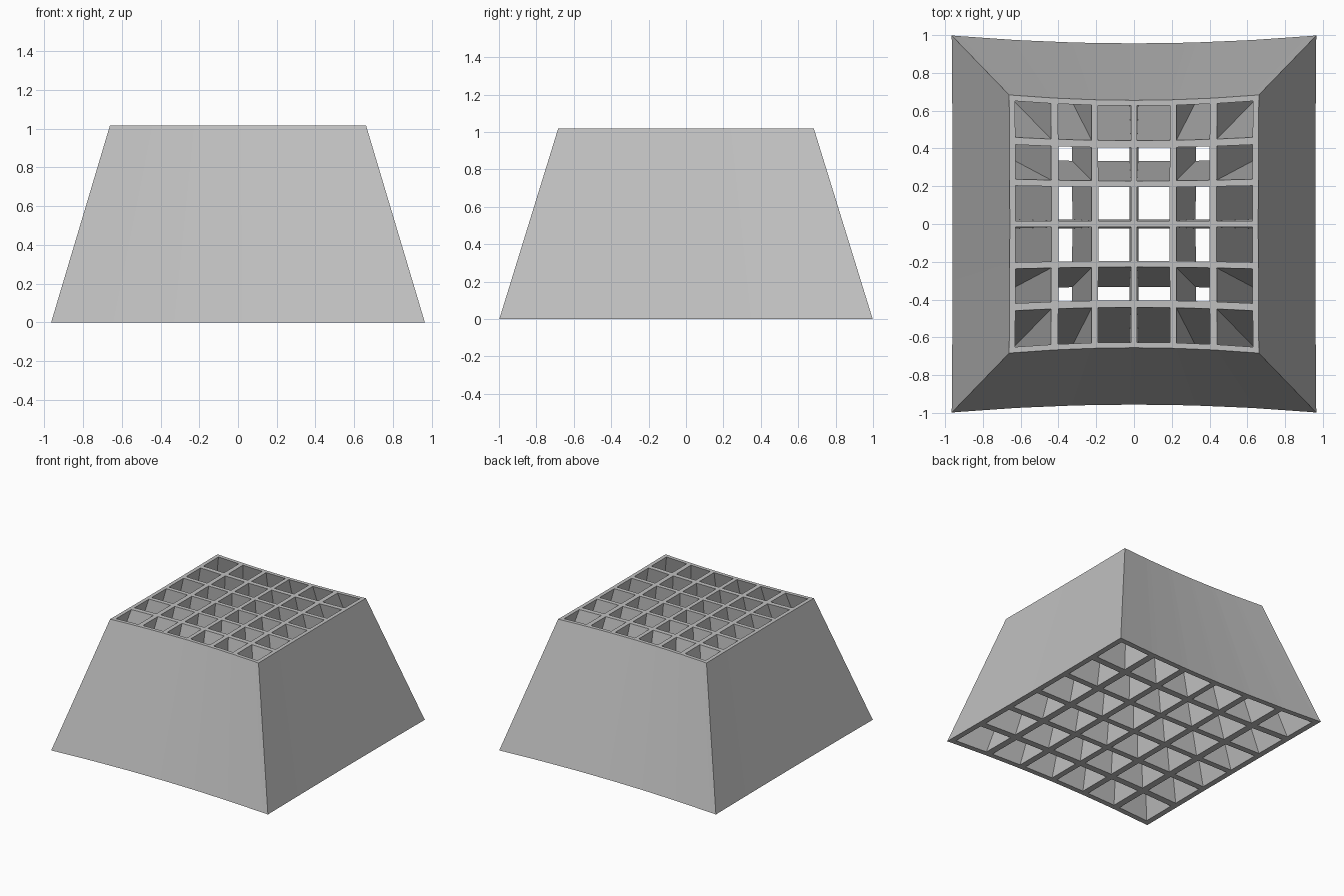
import bpy, bmesh, math

if "Cube" in bpy.data.objects:
    bpy.data.objects.remove(bpy.data.objects["Cube"])

HEIGHT = 1.018
SPREAD = 1.46                      # bottom size relative to the top
FOCUS = HEIGHT / (SPREAD - 1)      # distance from the top to the common apex

# Wall edges at the top, one half, mirrored about the centre
half_x = [0.016, 0.190, 0.225, 0.402, 0.440, 0.630, 0.661]
half_y = [0.016, 0.195, 0.228, 0.404, 0.441, 0.626, 0.655]
xs = [-v for v in reversed(half_x)] + half_x
ys = [-v for v in reversed(half_y)] + half_y
N = len(xs)

grey = bpy.data.materials.new("light grey")
grey.diffuse_color = (0.53, 0.53, 0.53, 1)
grey.use_nodes = True
grey.node_tree.nodes["Principled BSDF"].inputs["Base Color"].default_value = grey.diffuse_color

bm = bmesh.new()


def layer(scale, z):
    """Grid of points, rows bowed outward toward the corners."""
    rows = []
    for x in xs:
        row = []
        for y in ys:
            bow_y = math.sqrt(1 + (x / FOCUS) ** 2)
            bow_x = 1 - 0.005 * (1 - (y / ys[-1]) ** 2)
            row.append(bm.verts.new((x * bow_x * scale, y * bow_y * scale, z)))
        rows.append(row)
    return rows


top = layer(1, HEIGHT)
bottom = layer(SPREAD, 0)


def solid(i, j):
    """Even strips are walls, odd strips are openings."""
    if not (0 <= i < N - 1 and 0 <= j < N - 1):
        return False
    return i % 2 == 0 or j % 2 == 0


# Bars of the lattice: top, bottom, and a side wherever a bar meets air
for i in range(N - 1):
    for j in range(N - 1):
        if not solid(i, j):
            continue
        ring = [(i, j), (i + 1, j), (i + 1, j + 1), (i, j + 1)]
        bm.faces.new([top[a][b] for a, b in ring])
        bm.faces.new([bottom[a][b] for a, b in reversed(ring)])
        neighbours = [(i, j - 1), (i + 1, j), (i, j + 1), (i - 1, j)]
        for k, n in enumerate(neighbours):
            if not solid(*n):
                (a, b), (c, d) = ring[k], ring[(k + 1) % 4]
                bm.faces.new([bottom[a][b], bottom[c][d], top[c][d], top[a][b]])

bmesh.ops.recalc_face_normals(bm, faces=bm.faces)
mesh = bpy.data.meshes.new("tapered_grid_block")
bm.to_mesh(mesh)
bm.free()
mesh.materials.append(grey)
block = bpy.data.objects.new("tapered_grid_block", mesh)
bpy.context.collection.objects.link(block)
